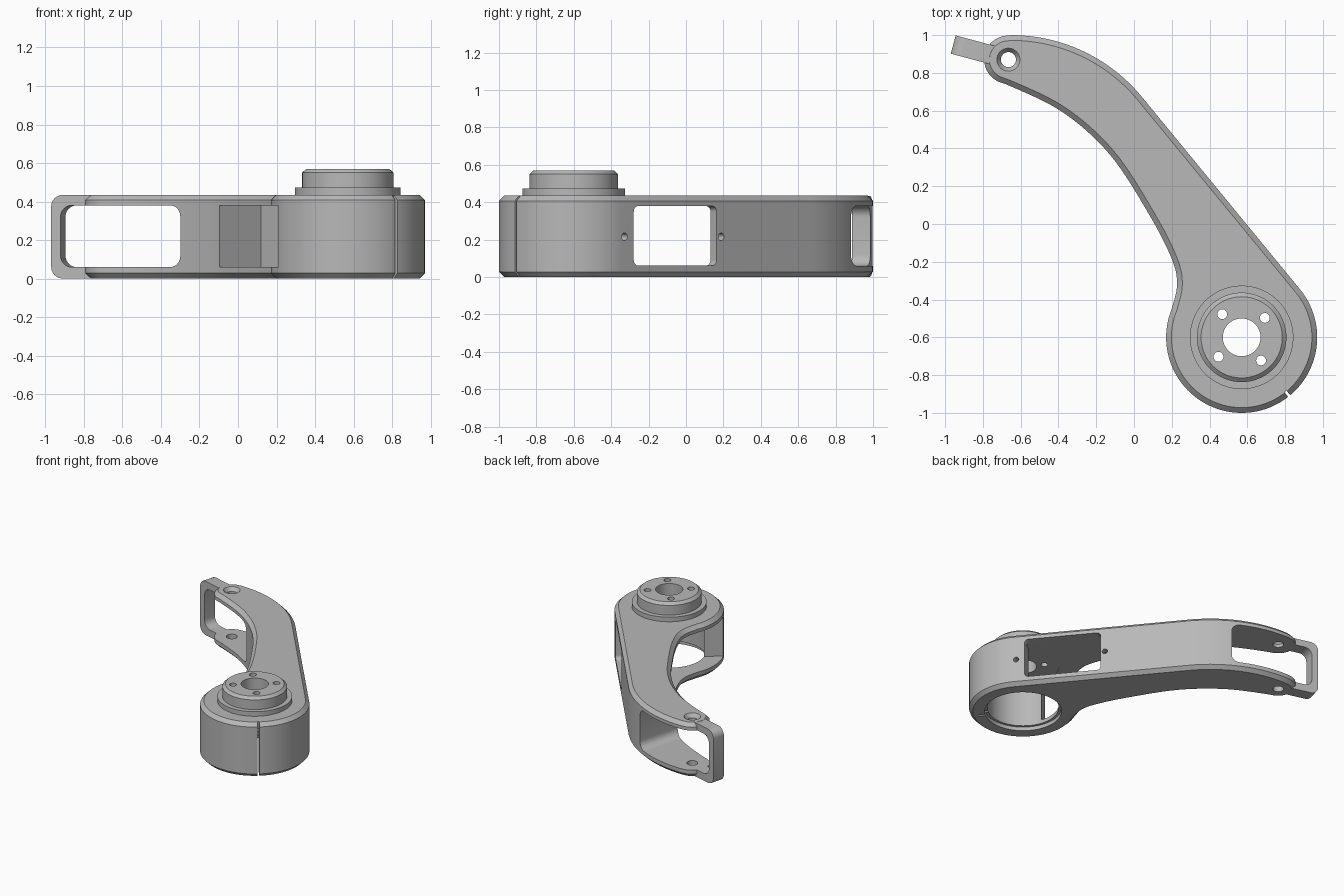
import bpy, bmesh
from math import sin, cos, pi, radians, atan2
from mathutils import Vector, Matrix

cube = bpy.data.objects.get("Cube")
if cube:
    bpy.data.objects.remove(cube, do_unlink=True)

mat = bpy.data.materials.new("plain grey")
mat.use_nodes = True
GREY = (0.48, 0.48, 0.48, 1)
mat.diffuse_color = GREY
for node in mat.node_tree.nodes:
    if node.type == 'BSDF_PRINCIPLED':
        node.inputs["Base Color"].default_value = GREY


def arc(cx, cy, r, a0, a1, n):
    """Points on an arc, angles in degrees."""
    angles = [radians(a0 + (a1 - a0) * i / n) for i in range(n + 1)]
    return [Vector((cx + r * cos(a), cy + r * sin(a))) for a in angles]


def circle(cx, cy, r, n=48):
    return arc(cx, cy, r, 0, 360, n)[:-1]


def rect(x0, x1, y0, y1, r=0):
    """Rectangle with optional round corners."""
    if not r:
        return [Vector(p) for p in ((x0, y0), (x1, y0), (x1, y1), (x0, y1))]
    corners = ((x0 + r, y0 + r, 180), (x1 - r, y0 + r, 270),
               (x1 - r, y1 - r, 0), (x0 + r, y1 - r, 90))
    return [p for cx, cy, a in corners for p in arc(cx, cy, r, a, a + 90, 8)]


def spline(pts, n):
    """Smooth curve through the given points."""
    pts = [Vector(p) for p in pts]
    ext = [pts[0]] + pts + [pts[-1]]
    out = []
    for a, b, c, d in zip(ext, ext[1:], ext[2:], ext[3:]):
        for i in range(n):
            t = i / n
            out.append(b + (c - a) * (t / 2) + (a * 2 - b * 5 + c * 4 - d) * (t * t / 2)
                       + (b * 3 - a - c * 3 + d) * (t ** 3 / 2))
    return out + [pts[-1]]


def inset(pts, dist):
    """Offset a counter-clockwise outline inwards."""
    out = []
    for i, p in enumerate(pts):
        e0 = (p - pts[i - 1]).normalized()
        e1 = (pts[(i + 1) % len(pts)] - p).normalized()
        n0, n1 = Vector((-e0.y, e0.x)), Vector((-e1.y, e1.x))
        out.append(p + (n0 + n1) * (dist / (1 + n0.dot(n1))))
    return out


def prism(name, pts, layers, matrix=Matrix()):
    """Stack of outlines, one for each (height, inset) layer."""
    bm = bmesh.new()
    rings = [[bm.verts.new((p.x, p.y, z)) for p in inset(pts, d)] for z, d in layers]
    for lo, hi in zip(rings, rings[1:]):
        for i in range(len(pts)):
            bm.faces.new((lo[i - 1], lo[i], hi[i], hi[i - 1]))
    bm.faces.new(list(reversed(rings[0])))
    bm.faces.new(rings[-1])
    bmesh.ops.recalc_face_normals(bm, faces=bm.faces[:])
    mesh = bpy.data.meshes.new(name)
    bm.to_mesh(mesh)
    bm.free()
    mesh.transform(matrix)
    mesh.materials.append(mat)
    ob = bpy.data.objects.new(name, mesh)
    bpy.context.scene.collection.objects.link(ob)
    return ob


def upright(angle, origin=(0, 0)):
    """Frame whose x runs along the angle and whose y points up."""
    d, up = Vector((cos(angle), sin(angle), 0)), Vector((0, 0, 1))
    m = Matrix((d, up, d.cross(up))).transposed().to_4x4()
    return Matrix.Translation((*origin, 0)) @ m


def combine(target, tool, operation):
    mod = target.modifiers.new(operation.title(), 'BOOLEAN')
    mod.operation, mod.solver, mod.object = operation, 'EXACT', tool
    bpy.context.view_layer.objects.active = target
    bpy.ops.object.modifier_apply(modifier=mod.name)
    bpy.data.objects.remove(tool, do_unlink=True)


TOP, CHAMFER = 0.435, 0.028
FLOOR, CEIL = 0.06, 0.38
HUB = (0.57, -0.6)
TIP = (-0.665, 0.87)
WALL_ANGLE = radians(-51)            # direction of the straight outer wall
LOOP_ANGLE = radians(-15)            # direction of the end loop

# Curved arm body with chamfered rims
inner = spline([(-0.708, 0.753), (-0.39, 0.6), (-0.13, 0.37), (0.08, 0.05),
                (0.2, -0.185), (0.228, -0.32), (0.201, -0.445)], 8)
outline = (arc(*HUB, 0.4, 157.3, 399, 72) + arc(-0.65, 0.105, 0.895, 39, 90, 28)
           + arc(*TIP, 0.128, 102, 250, 20) + inner[1:-1])
arm = prism("swing_arm", outline, [(0, CHAMFER), (CHAMFER, 0),
                                   (TOP - CHAMFER, 0), (TOP, CHAMFER)])

# Raised hub on a wider flange
combine(arm, prism("hub", circle(*HUB, 0.237, 64),
                   [(0.42, -0.037), (0.472, -0.037), (0.472, 0), (0.55, 0), (0.57, 0.022)]),
        'UNION')

# End loop plate
loop_frame = upright(LOOP_ANGLE, (-0.957, 0.95))
combine(arm, prism("end_loop", rect(0, 0.3, 0.001, TOP - 0.001, 0.06),
                   [(-0.05, 0), (0.05, 0)], loop_frame), 'UNION')

# Openings: fork slot, inner pocket, outer window, hub bore
wall_frame = upright(WALL_ANGLE)
cutters = [
    prism("fork_slot", rect(0.05, 0.743, FLOOR, CEIL, 0.06), [(-0.5, 0), (0.5, 0)], loop_frame),
    prism("inner_pocket", rect(-0.315, 0.736, FLOOR, CEIL), [(-0.408, 0), (0.7, 0)], wall_frame),
    prism("outer_window", rect(0.162, 0.736, FLOOR + 0.001, CEIL - 0.001, 0.03),
          [(-0.6, 0), (-0.35, 0)], wall_frame),
    prism("bore", circle(*HUB, 0.265, 64),
          [(-0.1, -0.02), (0.03, -0.02), (0.03, 0), (CEIL + 0.003, 0)]),
    prism("hub_hole", circle(*HUB, 0.1), [(0.3, 0), (0.7, 0)]),
    prism("tip_hole", circle(*TIP, 0.04, 32), [(-0.1, 0), (0.405, 0), (0.445, -0.028)]),
]

# Bolt circle on the hub
for k in range(4):
    a = radians(40 + 90 * k)
    cutters.append(prism("bolt_hole", circle(HUB[0] + 0.16 * cos(a), HUB[1] + 0.16 * sin(a),
                                             0.026, 24), [(0.3, 0), (0.7, 0)]))

# Screw holes either side of the window
for t in (0.131, 0.8):
    cutters.append(prism("screw_hole", circle(t, 0.215, 0.02, 24),
                         [(-0.55, 0), (-0.36, 0)], wall_frame))

# Clamp slit through the hub wall, reaching the upper rim on the outside only
slit = Matrix.Translation((*HUB, 0)) @ Matrix.Rotation(WALL_ANGLE, 4, 'Z')
cutters.append(prism("clamp_slit", rect(0.22, 0.45, -0.007, 0.007),
                     [(-0.1, 0), (CEIL - 0.002, 0)], slit))
cutters.append(prism("rim_slit", rect(0.368, 0.46, -0.007, 0.007),
                     [(-0.11, 0), (0.5, 0)], slit))

for cutter in cutters:
    combine(arm, cutter, 'DIFFERENCE')

# Smooth curved walls, crisp edges
bpy.ops.object.select_all(action='DESELECT')
arm.select_set(True)
bpy.context.view_layer.objects.active = arm
bpy.ops.object.shade_smooth_by_angle(angle=radians(25))
